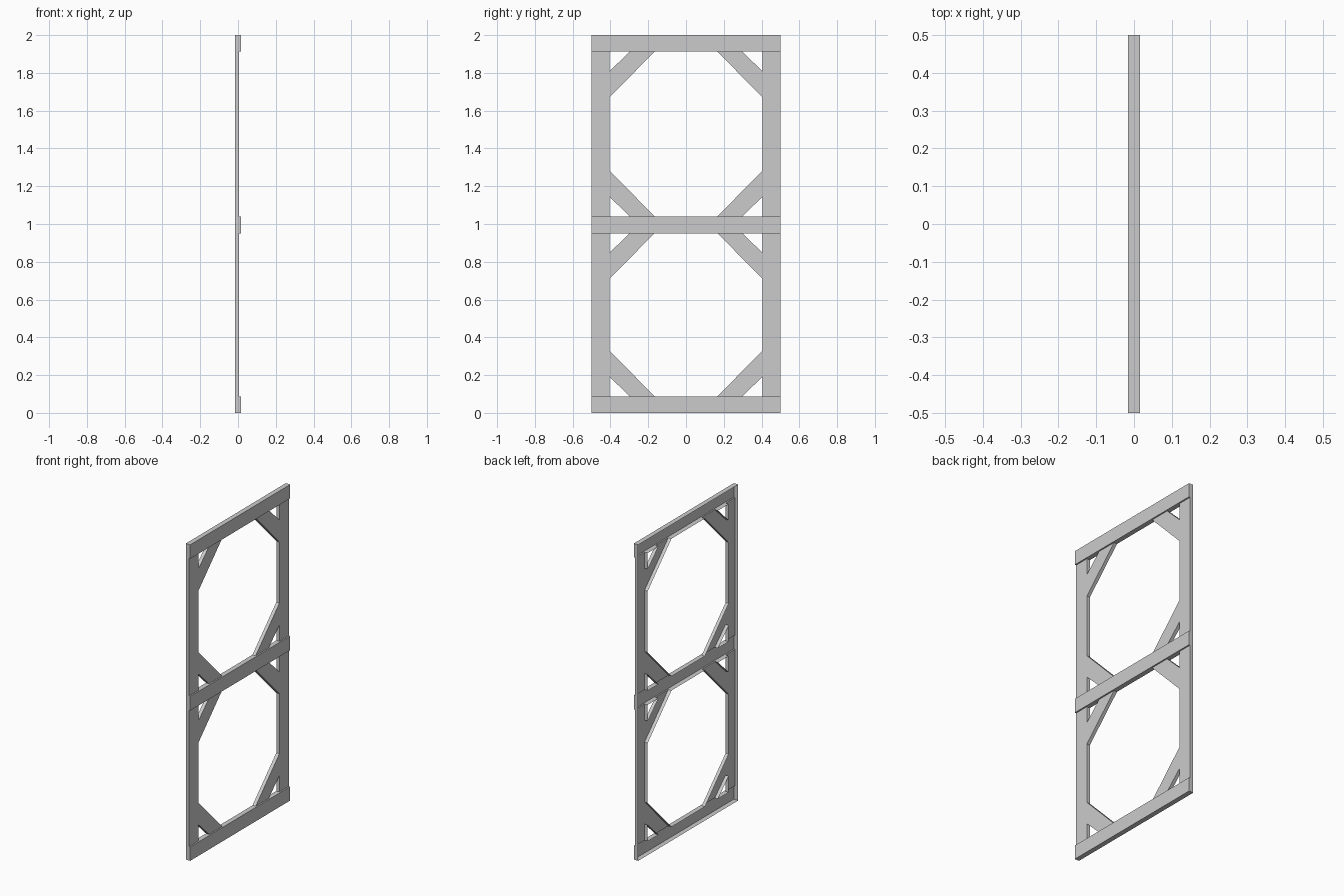
import bpy, bmesh

if "Cube" in bpy.data.objects:
    bpy.data.objects.remove(bpy.data.objects["Cube"])

BACK, FRAME, RAIL = -0.0155, 0.0065, 0.0155      # open back, frame face, raised rail face
HALF, INNER = 0.5, 0.405                         # outer and inner edge of the posts
RAILS = {"bottom": (0.0, 0.088), "middle": (0.951, 1.041), "top": (1.912, 2.0)}
LONG_Y, SHORT_Y = 0.238, 0.107                   # corner brace legs along the rail
LONG_Z, SHORT_Z = 0.242, 0.103                   # corner brace legs along the post


def shell(name, profile, x, depths):
    """Flat (y, z) face at x; each outline edge drops a wall to its depth (None = no wall)."""
    bm = bmesh.new()
    top = [bm.verts.new((x, y, z)) for y, z in profile]
    face = bm.faces.new(top)
    for i, depth in enumerate(depths):
        if depth is not None:
            a, b = top[i], top[(i + 1) % len(top)]
            low = [bm.verts.new((depth, v.co.y, v.co.z)) for v in (a, b)]
            bm.faces.new((b, a, low[0], low[1]))
    bmesh.ops.remove_doubles(bm, verts=bm.verts, dist=1e-5)
    face.normal_update()
    if face.normal.x < 0:
        bmesh.ops.reverse_faces(bm, faces=bm.faces)
    mesh = bpy.data.meshes.new(name)
    bm.to_mesh(mesh)
    bm.free()
    bpy.context.collection.objects.link(bpy.data.objects.new(name, mesh))


# Raised horizontal rails: walls run shallow over posts and braces, deep over the openings
half_ys = [HALF, INNER, INNER - SHORT_Y, INNER - LONG_Y]
ys = [-y for y in half_ys] + half_ys[::-1]
stepped = [FRAME, BACK, FRAME, BACK, FRAME, BACK, FRAME]
for label, (z0, z1) in RAILS.items():
    lower = [BACK] * 7 if label == "bottom" else stepped
    upper = [BACK] * 7 if label == "top" else stepped
    outline = [(y, z0) for y in ys] + [(y, z1) for y in reversed(ys)]
    shell(label + "_rail", outline, RAIL, lower + [BACK] + upper + [BACK])

# Posts and diagonal corner braces of each panel, on both sides
panels = {"lower": (RAILS["bottom"][1], RAILS["middle"][0]),
          "upper": (RAILS["middle"][1], RAILS["top"][0])}
for label, (z0, z1) in panels.items():
    for side, s in (("left", -1), ("right", 1)):
        inner_zs = [z1, z1 - SHORT_Z, z1 - LONG_Z, z0 + LONG_Z, z0 + SHORT_Z, z0]
        outline = [(s * HALF, z0), (s * HALF, z1)] + [(s * INNER, z) for z in inner_zs]
        shell(f"{label}_{side}_post", outline, FRAME,
              [BACK, None, BACK, None, BACK, None, BACK, None])
        for end, z, d in (("bottom", z0, 1), ("top", z1, -1)):
            outline = [(s * INNER, z + d * SHORT_Z), (s * INNER, z + d * LONG_Z),
                       (s * (INNER - LONG_Y), z), (s * (INNER - SHORT_Y), z)]
            shell(f"{label}_{side}_{end}_brace", outline, FRAME, [None, BACK, None, BACK])
